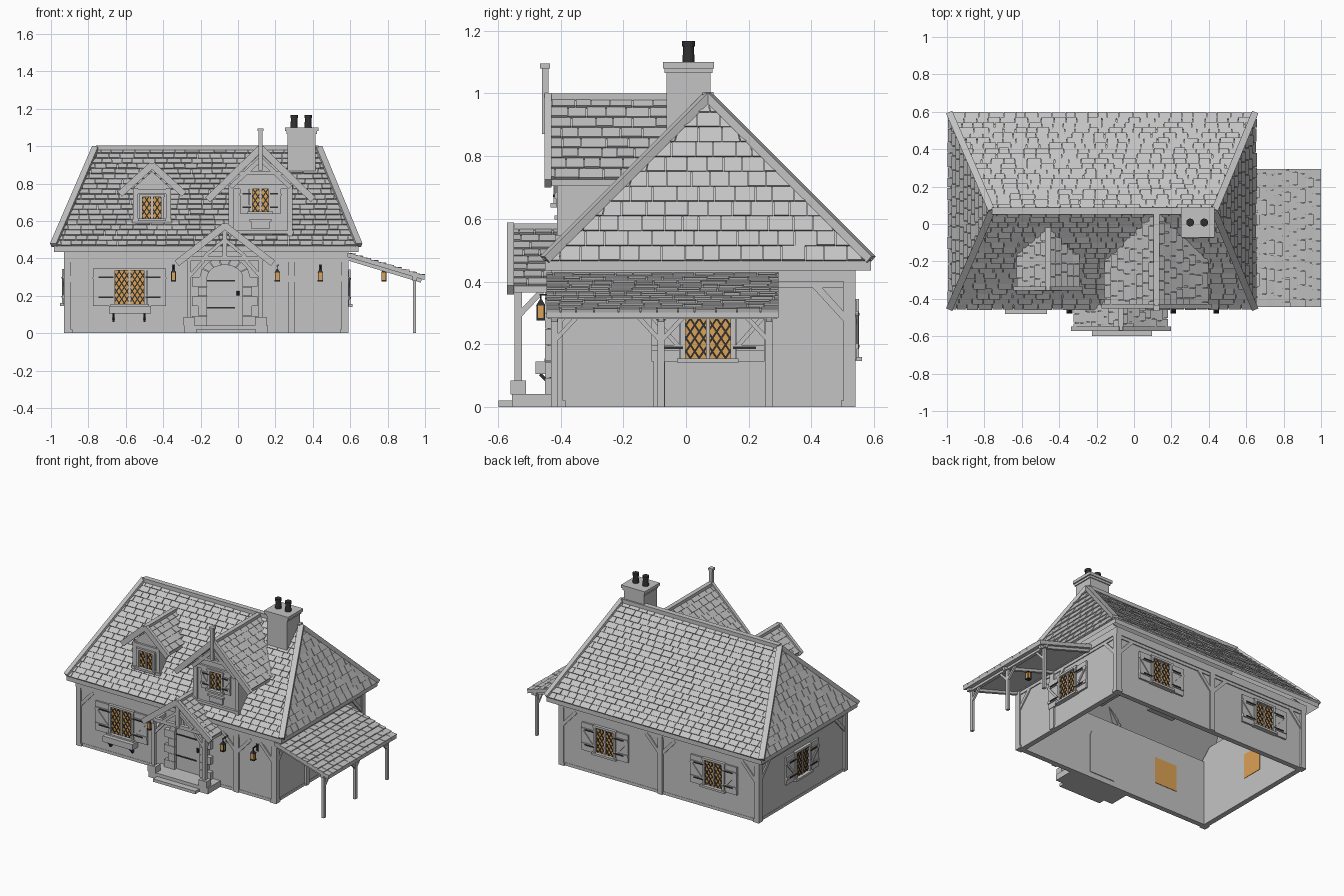
import bpy, bmesh, math, random
from mathutils import Vector as V, Matrix

random.seed(4)
if "Cube" in bpy.data.objects:
    bpy.data.objects.remove(bpy.data.objects["Cube"], do_unlink=True)


def material(name, rgb):
    m = bpy.data.materials.new(name)
    m.use_nodes = True
    m.diffuse_color = (*rgb, 1)
    node = next(n for n in m.node_tree.nodes if n.type == 'BSDF_PRINCIPLED')
    node.inputs["Base Color"].default_value = (*rgb, 1)
    return m


MATS = [material("weathered_grey", (0.55, 0.55, 0.55)),
        material("amber_glass", (0.72, 0.36, 0.09)),
        material("black_iron", (0.03, 0.03, 0.03))]
GREY, AMBER, IRON = range(3)


def make(name, bm, matrix=Matrix()):
    bmesh.ops.recalc_face_normals(bm, faces=bm.faces)
    mesh = bpy.data.meshes.new(name)
    bm.to_mesh(mesh)
    bm.free()
    for m in MATS:
        mesh.materials.append(m)
    ob = bpy.data.objects.new(name, mesh)
    ob.matrix_world = matrix
    bpy.context.collection.objects.link(ob)
    return ob


def solid(bm, lower, upper, mat=GREY):
    """Closed solid between two matching loops of points."""
    a = [bm.verts.new(p) for p in lower]
    b = [bm.verts.new(p) for p in upper]
    n = len(a)
    faces = [a, b] + [[a[i], a[(i + 1) % n], b[(i + 1) % n], b[i]] for i in range(n)]
    for f in faces:
        bm.faces.new(f).material_index = mat


def box(bm, x, y, z, mat=GREY):
    loop = [(x[0], y[0]), (x[1], y[0]), (x[1], y[1]), (x[0], y[1])]
    solid(bm, [(*p, z[0]) for p in loop], [(*p, z[1]) for p in loop], mat)


def prism(bm, outline, y0, y1, mat=GREY):
    solid(bm, [(x, y0, z) for x, z in outline], [(x, y1, z) for x, z in outline], mat)


def bar(bm, p, q, w, d, mat=GREY, ref=(0, 1, 0)):
    p, q = V(p), V(q)
    a = (q - p).normalized()
    s = a.cross(V(ref))
    s = s.normalized() if s.length > 0.01 else V((1, 0, 0))
    n = s.cross(a)
    loop = [s * (i * w / 2) + n * (j * d / 2) for i, j in ((-1, -1), (1, -1), (1, 1), (-1, 1))]
    solid(bm, [p + o for o in loop], [q + o for o in loop], mat)


def cone(bm, x, y, z0, z1, r0, r1, sides, mat):
    ring = [2 * math.pi * (i + 0.5) / sides for i in range(sides)]
    solid(bm, *[[(x + r * math.cos(t), y + r * math.sin(t), z) for t in ring]
                for r, z in ((r0, z0), (r1, z1))], mat)


def slope(name, bl, br, tr, tl, pitch=0.038, thick=0.03, width=0.065):
    """Roof slab covered with overlapping shingles, clipped to its outline."""
    bl, br, tr, tl = map(V, (bl, br, tr, tl))
    if (br - bl).cross(tl - bl).z < 0:
        bl, br, tr, tl = br, bl, tl, tr
    bm = bmesh.new()
    quad = [bl, br, tr, tl]
    solid(bm, [p - V((0, 0, thick)) for p in quad], quad)
    e = (br - bl).normalized()
    n = (br - bl).cross(tl - bl).normalized()
    up = (tl - bl) - e * (tl - bl).dot(e)
    length, l1, r0, r1 = up.length, (tl - bl).dot(e), (br - bl).length, (tr - bl).dot(e)
    rows = round(length / pitch)
    for k in range(rows):
        s0, s1 = k / rows, min(1, (k + 1.1) / rows)
        u = min(0, l1) - random.random() * width
        while u < max(r0, r1):
            v = u + width * random.uniform(0.75, 1.25)
            lift = random.uniform(0.009, 0.014)
            ends = []
            for s in (s0, s1):
                left, right = l1 * s, r0 + (r1 - r0) * s
                ends.append([min(max(t, left), right) for t in (u + 0.0015, v - 0.0015)])
            if ends[0][1] - ends[0][0] > 0.004:
                base = [bl + e * t + up * s for t, s in
                        ((ends[0][0], s0), (ends[0][1], s0), (ends[1][1], s1), (ends[1][0], s1))]
                solid(bm, base, [p + n * h for p, h in zip(base, (lift, lift, 0.004, 0.004))])
            u = v
    return make(name, bm)


def place(x, y, z, turn=0):
    return Matrix.Translation((x, y, z)) @ Matrix.Rotation(math.radians(turn), 4, 'Z')


def window(name, w, h, shutter, matrix):
    """Leaded window in local space, outside towards -y."""
    bm = bmesh.new()
    a, b = w / 2, h / 2
    box(bm, (-a, a), (-0.005, 0.035), (-b, b), AMBER)
    m, step = 1.5, 0.042
    for i in range(-9, 10):
        c = i * step
        lo, hi = max(-a, (-b - c) / m), min(a, (b - c) / m)
        if hi - lo > 0.004:
            for sx in (-1, 1):
                bar(bm, (sx * lo, -0.006, m * lo + c), (sx * hi, -0.006, m * hi + c), 0.006, 0.004, IRON)
    for sx in (-1, 1):
        box(bm, (sx * a - 0.008, sx * a + 0.008), (-0.02, 0), (-b, b))
    box(bm, (-0.005, 0.005), (-0.012, 0), (-b, b))
    box(bm, (-a - 0.012, a + 0.012), (-0.02, 0), (b, b + 0.014))
    box(bm, (-a - 0.018, a + 0.018), (-0.03, 0), (-b - 0.014, -b))
    if shutter:
        for sx in (-1, 1):
            x0, x1 = sx * (a + 0.01), sx * (a + 0.01 + shutter)
            box(bm, (x0, x1), (-0.012, 0), (-b - 0.01, b + 0.01))
            for z in (-0.6 * b, 0.6 * b):
                box(bm, (x0, x1), (-0.018, -0.01), (z - 0.009, z + 0.009))
                box(bm, (x0 - sx * 0.01, x0 + sx * shutter * 0.7), (-0.022, -0.016), (z - 0.004, z + 0.004), IRON)
            bar(bm, (x0, -0.014, -0.6 * b), (x1, -0.014, 0.6 * b), 0.014, 0.008)
    make(name, bm, matrix)


def wall(name, half, posts, matrix, outline):
    """Plaster wall with timber posts, plate and corner braces."""
    bm = bmesh.new()
    prism(bm, outline, 0.012, 0.04)
    box(bm, (-half, half), (0, 0.03), (0.4, 0.45))
    box(bm, (-half, half), (0.006, 0.03), (0.38, 0.4))
    for x in [-half + 0.02, half - 0.02] + posts:
        box(bm, (x - 0.018, x + 0.018), (0, 0.03), (0, 0.4))
        for sx in (-1, 1):
            if abs(x + sx * 0.1) < half:
                bar(bm, (x, 0.012, 0.27), (x + sx * 0.11, 0.012, 0.39), 0.022, 0.016)
    box(bm, (-half, half), (0.01, 0.045), (0, 0.02))
    make(name, bm, matrix)


# Main walls, hollow and open below
X0, X1, Y0, Y1 = -0.93, 0.59, -0.43, 0.54
CX, CY = (X0 + X1) / 2, (Y0 + Y1) / 2
HX, HY = (X1 - X0) / 2, (Y1 - Y0) / 2
long_wall = [(-HX + 0.01, 0), (HX - 0.01, 0), (HX - 0.01, 0.45), (-HX + 0.01, 0.45)]
end_wall = [(-HY + 0.01, 0), (HY - 0.01, 0), (HY - 0.01, 0.45), (HY - 0.09, 0.53), (0.09 - HY, 0.53), (0.01 - HY, 0.45)]
wall("front_wall", HX, [0.285 - CX], place(CX, Y0, 0), long_wall)
wall("back_wall", HX, [0.01], place(CX, Y1, 0, 180), long_wall)
wall("right_wall", HY, [-0.14], place(X1, CY, 0, 90), end_wall)
wall("left_wall", HY, [], place(X0, CY, 0, -90), end_wall)

# Windows
window("front_window", 0.17, 0.18, 0.1, place(-0.58, Y0 + 0.008, 0.245))
for i, x in enumerate((0.235, -0.59)):
    window(f"back_window_{i + 1}", 0.15, 0.17, 0.09, place(x, Y1 - 0.008, 0.245, 180))
window("right_window", 0.16, 0.17, 0.09, place(X1 - 0.008, 0.07, 0.24, 90))
window("left_window", 0.15, 0.17, 0.09, place(X0 + 0.008, 0.07, 0.245, -90))
bm = bmesh.new()
box(bm, (-0.69, -0.465), (-0.48, -0.42), (0.105, 0.145))
for x in (-0.665, -0.5):
    bar(bm, (x, -0.425, 0.065), (x, -0.465, 0.105), 0.01, 0.01, IRON, (1, 0, 0))
    box(bm, (x - 0.006, x + 0.006), (-0.436, -0.42), (0.06, 0.105), IRON)
make("flower_box", bm)

# Hipped main roof with ridge and hip caps
EZ, RZ, RY = 0.465, 0.985, 0.07
fl, fr, bk_r, bk_l = (-0.985, -0.45, EZ), (0.645, -0.45, EZ), (0.645, 0.59, EZ), (-0.985, 0.59, EZ)
rl, rr = (-0.76, RY, RZ), (0.43, RY, RZ)
slope("roof_front", fl, fr, rr, rl)
slope("roof_back", bk_r, bk_l, rl, rr)
slope("roof_right", fr, bk_r, rr, rr, 0.05)
slope("roof_left", bk_l, fl, rl, rl, 0.05)
bm = bmesh.new()
for p, q in ((fl, rl), (bk_l, rl), (fr, rr), (bk_r, rr), (rl, rr)):
    lift = V((0, 0, 0.006))
    bar(bm, V(p) + lift, V(q) + lift, 0.036, 0.026, GREY, (0, 0, 1))
make("roof_caps", bm)


def gable_roof(name, cx, half, ridge, eave, yf, pitch=0.04):
    """Two slopes running back into the main roof, with barge boards."""
    back = [max(z - 0.915, Y0) for z in (eave, ridge)]
    bm = bmesh.new()
    for sx, side in ((-1, "right"), (1, "left")):
        x = cx + sx * half
        slope(f"{name}_{side}_slope", (x, yf, eave), (x, back[0], eave), (cx, back[1], ridge), (cx, yf, ridge), pitch, 0.02)
        bar(bm, (x + sx * 0.012, yf, eave - 0.012), (cx, yf, ridge + 0.004), 0.036, 0.022)
    bar(bm, (cx, yf - 0.01, ridge + 0.004), (cx, back[1], ridge + 0.004), 0.03, 0.022)
    make(f"{name}_barge_boards", bm)


def dormer_wall(name, cx, half, z0, z1, y, back):
    bm = bmesh.new()
    prism(bm, [(cx - half, z0), (cx + half, z0), (cx + half, z1), (cx, z1 + half - 0.01), (cx - half, z1)], y, back)
    for sx in (-1, 1):
        x = cx + sx * (half - 0.012)
        box(bm, (x - 0.014, x + 0.014), (y - 0.012, y + 0.01), (z0, z1))
    box(bm, (cx - half, cx + half), (y - 0.014, y), (z1 - 0.03, z1 - 0.005))
    box(bm, (cx - half - 0.008, cx + half + 0.008), (y - 0.018, y), (z0 + 0.01, z0 + 0.028))
    make(name, bm)


# Small dormer
gable_roof("small_dormer", -0.46, 0.16, 0.895, 0.755, -0.345)
dormer_wall("small_dormer_wall", -0.46, 0.1, 0.58, 0.775, -0.325, -0.12)
window("small_dormer_window", 0.115, 0.115, 0, place(-0.46, -0.327, 0.67))

# Large gable with truss and finial
GX = 0.12
gable_roof("large_gable", GX, 0.27, 0.985, 0.725, -0.44, 0.045)
dormer_wall("large_gable_wall", GX, 0.17, 0.52, 0.8, -0.4, -0.1)
window("large_gable_window", 0.1, 0.12, 0.05, place(GX, -0.402, 0.71))
bm = bmesh.new()
box(bm, (GX - 0.011, GX + 0.011), (-0.46, -0.438), (0.87, 1.085))
box(bm, (GX - 0.016, GX + 0.016), (-0.465, -0.433), (1.08, 1.095))
for sx in (-1, 1):
    bar(bm, (GX + sx * 0.16, -0.425, 0.78), (GX, -0.435, 0.93), 0.024, 0.02)
box(bm, (GX - 0.12, GX + 0.12), (-0.435, -0.415), (0.845, 0.865))
make("large_gable_truss", bm)
bm = bmesh.new()
box(bm, (GX - 0.05, GX + 0.05), (-0.412, -0.39), (0.56, 0.605))
box(bm, (GX - 0.058, GX + 0.058), (-0.42, -0.39), (0.598, 0.61))
make("gable_plaque", bm)

# Chimney and pots
bm = bmesh.new()
box(bm, (0.265, 0.415), (-0.062, 0.078), (0.8, 1.07))
box(bm, (0.258, 0.422), (-0.068, 0.084), (1.065, 1.082))
box(bm, (0.25, 0.43), (-0.073, 0.09), (1.08, 1.1))
make("chimney", bm)
bm = bmesh.new()
for x in (0.3, 0.375):
    cone(bm, x, 0.008, 1.095, 1.16, 0.02, 0.017, 16, IRON)
    cone(bm, x, 0.008, 1.15, 1.167, 0.021, 0.021, 16, IRON)
make("chimney_pots", bm)

# Door with arched stone surround
DX, DW, SPRING, RISE = -0.07, 0.095, 0.3, 0.065


def arch(t, grow=0):
    return DX + (DW + grow) * math.cos(t), SPRING + (RISE + grow) * math.sin(t)


bm = bmesh.new()
curve = [arch(math.pi * i / 12) for i in range(13)]
prism(bm, [(DX + DW, 0.04)] + curve + [(DX - DW, 0.04)], -0.43, -0.385)
for z in (0.135, 0.28):
    box(bm, (DX - DW, DX + 0.055), (-0.434, -0.425), (z - 0.004, z + 0.004), IRON)
cone(bm, DX + 0.07, -0.435, 0.2, 0.225, 0.009, 0.009, 8, IRON)
make("door", bm)
bm = bmesh.new()
for i in range(7):
    t0, t1 = (math.pi * (i + o) / 7 for o in (0.03, 0.97))
    prism(bm, [arch(t0), arch(t1), arch(t1, 0.04), arch(t0, 0.04)], -0.45, -0.41)
for i in range(5):
    z, wide = 0.042 + i * 0.052, 0.08 if i % 2 == 0 else 0.05
    for sx in (-1, 1):
        box(bm, (DX + sx * DW, DX + sx * (DW + wide)), (-0.45, -0.41), (z, z + 0.05))
make("door_surround", bm)

# Porch
bm = bmesh.new()
box(bm, (-0.29, 0.16), (-0.555, -0.42), (0, 0.042))
box(bm, (-0.225, 0.095), (-0.598, -0.55), (0, 0.02))
make("porch_steps", bm)
gable_roof("porch", DX, 0.245, 0.57, 0.385, -0.56)
bm = bmesh.new()
for sx in (-1, 1):
    x = DX + sx * 0.192
    box(bm, (x - 0.03, x + 0.03), (-0.56, -0.51), (0.04, 0.085))
    box(bm, (x - 0.012, x + 0.012), (-0.547, -0.523), (0.08, 0.4))
    bar(bm, (x, -0.535, 0.3), (x - sx * 0.08, -0.535, 0.39), 0.018, 0.016)
    bar(bm, (x, -0.535, 0.29), (x, -0.45, 0.38), 0.018, 0.016, GREY, (1, 0, 0))
    box(bm, (x - 0.012, x + 0.012), (-0.555, -0.42), (0.375, 0.397))
    bar(bm, (DX + sx * 0.11, -0.545, 0.41), (DX, -0.545, 0.5), 0.018, 0.016)
box(bm, (DX - 0.21, DX + 0.21), (-0.55, -0.525), (0.388, 0.412))
box(bm, (DX - 0.012, DX + 0.012), (-0.558, -0.53), (0.4, 0.56))
make("porch_frame", bm)

# Lean-to on the left end
slope("lean_to_roof", (0.996, -0.445, 0.302), (0.996, 0.295, 0.302), (0.585, 0.295, 0.425), (0.585, -0.445, 0.425), 0.042, 0.018)
bm = bmesh.new()
box(bm, (0.932, 0.956), (-0.44, 0.29), (0.28, 0.302))
for y in (-0.42, -0.08, 0.265):
    box(bm, (0.935, 0.953), (y - 0.011, y + 0.011), (0, 0.285))
    bar(bm, (0.59, y, 0.398), (0.98, y, 0.28), 0.02, 0.02)
    for sy in (-1, 1):
        if -0.45 < y + sy * 0.07 < 0.3:
            bar(bm, (0.944, y, 0.21), (0.944, y + sy * 0.07, 0.285), 0.014, 0.014, GREY, (1, 0, 0))
make("lean_to_frame", bm)


# Lanterns
def lantern(name, x, y, z, wall_y=None):
    bm = bmesh.new()
    box(bm, (-0.011, 0.011), (-0.011, 0.011), (0, 0.045), AMBER)
    box(bm, (-0.014, 0.014), (-0.014, 0.014), (-0.005, 0.003), IRON)
    for i in (-1, 1):
        for j in (-1, 1):
            bar(bm, (i * 0.011, j * 0.011, 0), (i * 0.011, j * 0.011, 0.045), 0.004, 0.004, IRON)
    cone(bm, 0, 0, 0.043, 0.062, 0.022, 0.005, 4, IRON)
    bar(bm, (0, 0, 0.058), (0, 0, 0.08), 0.005, 0.005, IRON)
    if wall_y is not None:
        bar(bm, (0, -0.004, 0.078), (0, wall_y - y, 0.078), 0.006, 0.006, IRON)
        box(bm, (-0.008, 0.008), (wall_y - y - 0.006, wall_y - y), (0.04, 0.088), IRON)
    make(name, bm, place(x, y, z))


for i, x in enumerate((-0.345, 0.21, 0.44)):
    lantern(f"wall_lantern_{i + 1}", x, -0.463, 0.28, -0.418)
lantern("lean_to_lantern", 0.78, -0.08, 0.28)
